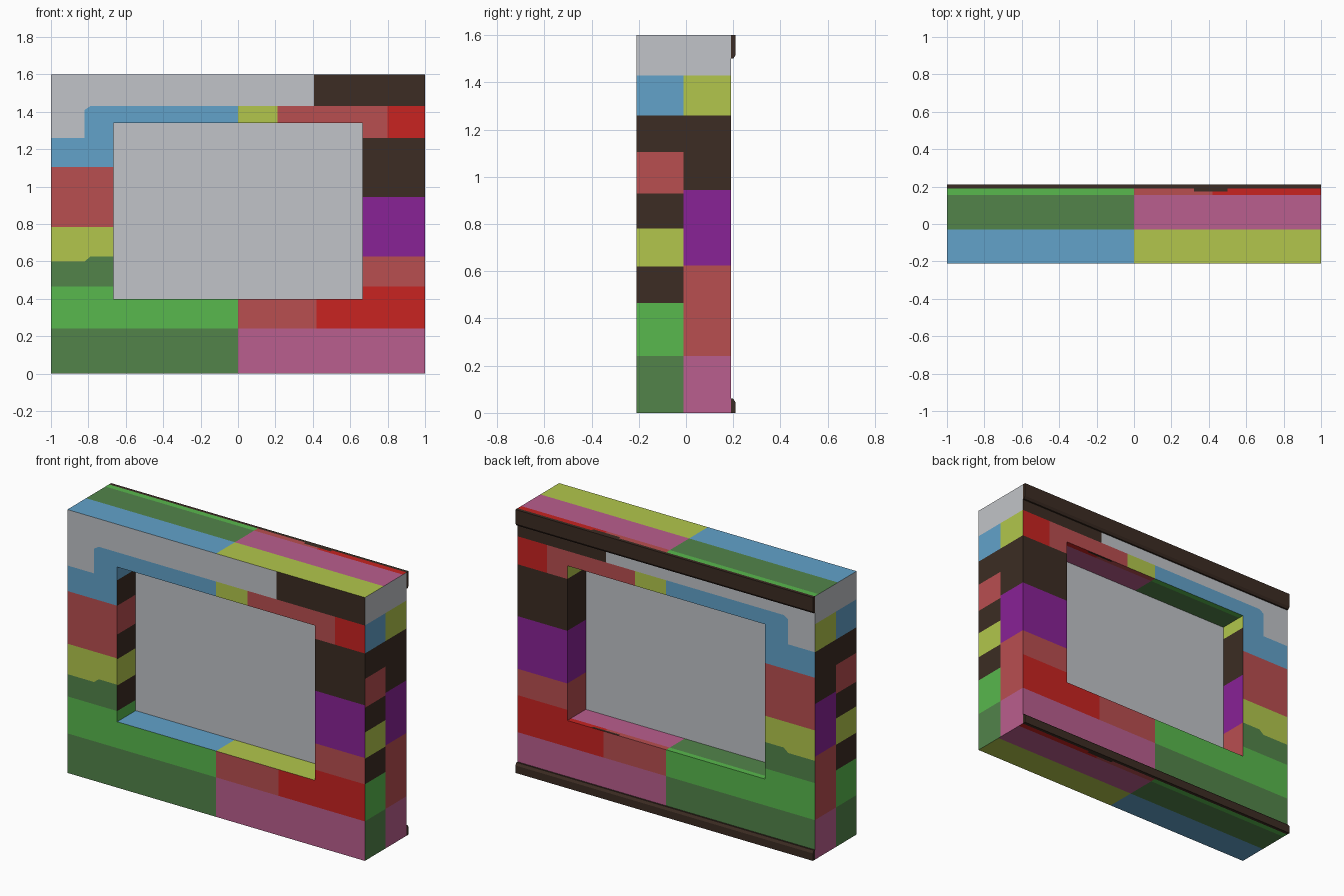
import bpy, bmesh

if "Cube" in bpy.data.objects:
    bpy.data.objects.remove(bpy.data.objects["Cube"])

# ---------- materials ----------
COLOURS = {
    "grey": (193, 196, 200), "dark": (60, 44, 35), "blue": (98, 162, 202),
    "yellow": (178, 198, 76), "brick": (185, 78, 80), "red": (200, 35, 33),
    "purple": (137, 34, 150), "green": (88, 184, 77),
    "moss": (82, 132, 74), "pink": (186, 94, 142),
}
NAMES = list(COLOURS)


def linear(c):
    c /= 255
    return c / 12.92 if c <= 0.04045 else ((c + 0.055) / 1.055) ** 2.4


MATS = {}
for name, rgb in COLOURS.items():
    m = bpy.data.materials.new(name)
    m.diffuse_color = (*[linear(c) for c in rgb], 1)
    m.use_nodes = True
    m.node_tree.nodes["Principled BSDF"].inputs["Base Color"].default_value = m.diffuse_color
    MATS[name] = m


def finish(bm, name, mats):
    bmesh.ops.recalc_face_normals(bm, faces=bm.faces[:])
    me = bpy.data.meshes.new(name)
    bm.to_mesh(me)
    bm.free()
    for n in mats:
        me.materials.append(MATS[n])
    ob = bpy.data.objects.new(name, me)
    bpy.context.collection.objects.link(ob)
    return ob


def stack(v, bands):
    """Colour of the first band whose upper limit lies above v."""
    return next((c for top, c in bands if v < top), bands[-1][1])


# ---------- colour rules, projected along each axis ----------
def front_colour(x, z):
    if z < 0.24:
        return "moss" if x < 0 else "pink"
    if z < 0.465:
        return stack(x, [(0, "green"), (0.42, "brick"), (1, "red")])
    if z > 1.43:
        return "grey" if x < 0.405 else "dark"
    if x > 0 and z > 1.26:
        return stack(x, [(0.21, "yellow"), (0.8, "brick"), (1, "red")])
    if x > 0:
        return stack(z, [(0.625, "brick"), (0.945, "purple"), (1.26, "dark")])
    slope = min(max((x + 0.82) / 0.03, 0), 1)          # small slanted steps
    if z > 1.26 and (x < -0.82 or z > 1.41 + 0.02 * slope):
        return "grey"
    return stack(z, [(0.6 + 0.025 * slope, "moss"), (0.785, "yellow"),
                     (1.105, "brick"), (1.43, "blue")])


def side_colour(y, z):
    if y > -0.01:
        return stack(z, [(0.24, "pink"), (0.625, "brick"), (0.945, "purple"),
                         (1.26, "dark"), (1.43, "yellow"), (1.6, "grey")])
    return stack(z, [(0.24, "moss"), (0.465, "green"), (0.62, "dark"),
                     (0.78, "yellow"), (0.93, "dark"), (1.105, "brick"),
                     (1.26, "dark"), (1.43, "blue"), (1.6, "grey")])


def top_colour(x, y):
    if y < -0.03:
        return "blue" if x < 0 else "yellow"
    if y < 0.155:
        return "moss" if x < 0 else "pink"
    if y > 0.175 and 0.32 < x < 0.5:
        return "dark"
    return stack(x, [(0, "green"), (0.42, "brick"), (1, "red")])


# ---------- wall with window opening ----------
Y0, Y1 = -0.21, 0.19
OX, OZ0, OZ1 = 0.665, 0.40, 1.34
XS = [-1, -0.82, -0.79, -OX, 0, 0.21, 0.32, 0.405, 0.42, 0.5, OX, 0.8, 1]
ZS = [0, 0.24, OZ0, 0.465, 0.6, 0.625, 0.785, 0.945, 1.105, 1.26, OZ1, 1.41, 1.43, 1.6]
bm = bmesh.new()
grid = [[bm.verts.new((x, Y0, z)) for z in ZS] for x in XS]
for i in range(len(XS) - 1):
    for j in range(len(ZS) - 1):
        x, z = (XS[i] + XS[i + 1]) / 2, (ZS[j] + ZS[j + 1]) / 2
        if abs(x) < OX and OZ0 < z < OZ1:
            continue
        a, b, c, d = grid[i][j], grid[i + 1][j], grid[i + 1][j + 1], grid[i][j + 1]
        if XS[i] == -0.82 and ZS[j] in (0.6, 1.41):    # slanted colour edge
            bm.faces.new((a, b, c))
            bm.faces.new((a, c, d))
        else:
            bm.faces.new((a, b, c, d))
for v in [v for v in bm.verts if not v.link_faces]:
    bm.verts.remove(v)
ext = bmesh.ops.extrude_face_region(bm, geom=bm.faces[:])
bmesh.ops.translate(bm, vec=(0, Y1 - Y0, 0),
                    verts=[g for g in ext["geom"] if isinstance(g, bmesh.types.BMVert)])


def cut(co, no):
    bmesh.ops.bisect_plane(bm, geom=bm.verts[:] + bm.edges[:] + bm.faces[:],
                           plane_co=co, plane_no=no)


for y in (-0.03, -0.01, 0.155, 0.175):
    cut((0, y, 0), (0, 1, 0))
for z in (0.62, 0.78, 0.93):
    cut((0, 0, z), (0, 0, 1))
bmesh.ops.recalc_face_normals(bm, faces=bm.faces[:])
for f in bm.faces:
    p, n = f.calc_center_median(), f.normal
    if abs(n.y) > 0.5:
        c = front_colour(p.x, p.z)
    elif abs(n.x) > 0.5:
        c = side_colour(p.y, p.z)
    else:
        c = top_colour(p.x, p.y)
    f.material_index = NAMES.index(c)
finish(bm, "wall", NAMES)

# ---------- window pane ----------
bm = bmesh.new()
bmesh.ops.create_cube(bm, size=1)
for v in bm.verts:
    v.co = (v.co.x * 2 * OX, -0.01 + v.co.y * 0.045,
            (OZ0 + OZ1) / 2 + v.co.z * (OZ1 - OZ0))
finish(bm, "window_pane", ["grey"])


# ---------- back trim strips ----------
def trim(name, profile):
    bm = bmesh.new()
    f = bm.faces.new([bm.verts.new((-1, y, z)) for y, z in profile])
    e = bmesh.ops.extrude_face_region(bm, geom=[f])
    bmesh.ops.translate(bm, vec=(2, 0, 0),
                        verts=[g for g in e["geom"] if isinstance(g, bmesh.types.BMVert)])
    finish(bm, name, ["dark"])


trim("top_trim", [(Y1, 1.5), (0.2, 1.5), (0.21, 1.515), (0.21, 1.6), (Y1, 1.6)])
trim("skirting", [(Y1, 0), (0.21, 0), (0.21, 0.045), (0.2, 0.06), (Y1, 0.06)])
